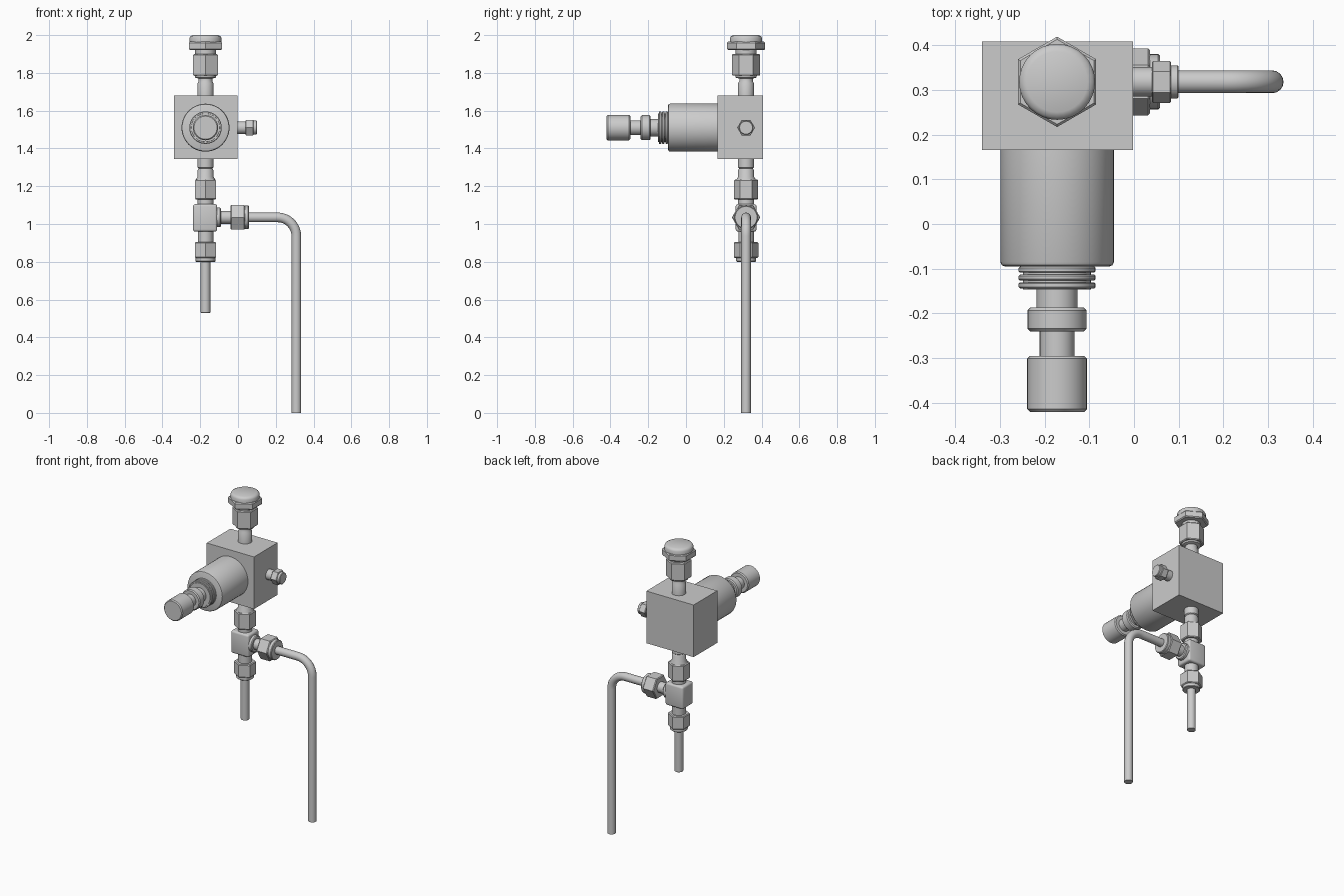
import bpy, bmesh, math
from mathutils import Vector

if "Cube" in bpy.data.objects:
    bpy.data.objects.remove(bpy.data.objects["Cube"])

X, Y, Z = Vector((1, 0, 0)), Vector((0, 1, 0)), Vector((0, 0, 1))
CX, CY = -0.172, 0.318      # vertical pipe axis
VZ, BZ = 1.51, 1.035        # valve and branch heights


def finish(name, bm, angle=35):
    bmesh.ops.recalc_face_normals(bm, faces=bm.faces)
    me = bpy.data.meshes.new(name)
    bm.to_mesh(me)
    bm.free()
    ob = bpy.data.objects.new(name, me)
    bpy.context.collection.objects.link(ob)
    bpy.ops.object.select_all(action='DESELECT')
    ob.select_set(True)
    bpy.context.view_layer.objects.active = ob
    bpy.ops.object.shade_smooth_by_angle(angle=math.radians(angle))
    return ob


def turned(name, axis, profile, sides=32):
    """Stack rings of (world position along axis, radius); six sides gives a hex."""
    u = X if axis == Y else Y
    v = axis.cross(u)
    base = Vector((CX, CY, VZ if axis == Y else BZ))
    if name.startswith("port"):
        base.z = VZ
    bm = bmesh.new()
    rings = []
    for t, r in profile:
        c = base - axis * base.dot(axis) + axis * t
        rings.append([bm.verts.new(c + r * (u * math.cos(a) + v * math.sin(a)))
                      for a in (2 * math.pi * i / sides for i in range(sides))])
    for a, b in zip(rings, rings[1:]):
        for i in range(sides):
            j = (i + 1) % sides
            bm.faces.new((a[i], a[j], b[j], b[i]))
    bm.faces.new(rings[0])
    bm.faces.new(rings[-1])
    return finish(name, bm)


def rod(name, axis, a, b, r, c=0.004, sides=32):
    """Chamfered cylinder or hex between two positions."""
    return turned(name, axis, [(a, r - c), (a + c, r), (b - c, r), (b, r - c)], sides)


def box(name, lo, hi, bevel=0.0):
    bm = bmesh.new()
    bmesh.ops.create_cube(bm, size=1)
    lo, hi = Vector(lo), Vector(hi)
    for w in bm.verts:
        w.co = Vector([(lo[i] + hi[i]) / 2 + w.co[i] * (hi[i] - lo[i]) for i in range(3)])
    if bevel:
        bmesh.ops.bevel(bm, geom=bm.edges[:], offset=bevel, segments=3, profile=0.5, affect='EDGES')
    return finish(name, bm)


# Valve block and horizontal bonnet
box("valve_block", (-0.34, 0.166, 1.343), (-0.002, 0.408, 1.68))
turned("bonnet", Y, [(0.17, 0.127), (-0.085, 0.127), (-0.092, 0.124), (-0.095, 0.117)], 48)
rod("thread_core", Y, -0.147, -0.09, 0.076, 0.001)
for i in range(3):
    y = -0.144 + i * 0.0175
    rod(f"thread_ring_{i + 1}", Y, y, y + 0.0135, 0.086, 0.003)
rod("stem", Y, -0.19, -0.14, 0.046, 0.001)
rod("knob_collar", Y, -0.24, -0.187, 0.066, 0.006)
rod("knob_neck", Y, -0.298, -0.238, 0.039, 0.001)
rod("knob", Y, -0.42, -0.295, 0.067, 0.006)

# Side port plug
rod("port_neck", X, -0.01, 0.05, 0.033, 0.001)
rod("port_hex", X, 0.04, 0.083, 0.047, 0.003, 6)
rod("port_end", X, 0.08, 0.10, 0.037, 0.003)

# Upper fitting with cap
turned("upper_neck", Z, [(1.67, 0.042), (1.745, 0.042), (1.755, 0.036), (1.77, 0.036),
                         (1.775, 0.055), (1.80, 0.06)])
rod("upper_nut", Z, 1.785, 1.90, 0.075, 0.005, 6)
rod("upper_sleeve", Z, 1.89, 1.93, 0.055, 0.001)
rod("cap_flange", Z, 1.921, 1.965, 0.101, 0.006, 6)
turned("cap", Z, [(1.96, 0.085), (1.985, 0.085), (1.994, 0.08), (2.0, 0.068)])

# Fitting between block and tee
turned("middle_neck", Z, [(1.35, 0.042), (1.30, 0.042), (1.295, 0.036), (1.285, 0.042),
                          (1.25, 0.042), (1.235, 0.052), (1.22, 0.052)])
rod("middle_nut", Z, 1.13, 1.235, 0.064, 0.005, 6)
rod("tee_top_neck", Z, 1.09, 1.14, 0.042, 0.001)

# Tee body and lower fitting
box("tee_body", (-0.238, CY - 0.055, 0.96), (-0.11, CY + 0.055, 1.105), 0.012)
rod("tee_branch_shoulder", X, -0.13, -0.09, 0.052, 0.005)
rod("tee_branch_neck", X, -0.10, -0.03, 0.034, 0.001)
rod("tee_bottom_neck", Z, 0.89, 0.97, 0.041, 0.001)
rod("lower_nut", Z, 0.82, 0.905, 0.065, 0.005, 6)
rod("lower_nut_skirt", Z, 0.80, 0.825, 0.052, 0.003)
rod("lower_tube", Z, 0.53, 0.82, 0.0255, 0.001)

# Branch nut
rod("branch_nut", X, -0.04, 0.036, 0.075, 0.005, 6)
rod("branch_nut_skirt", X, 0.03, 0.058, 0.062, 0.004)

# Bent drain tube
cu = bpy.data.curves.new("bent_tube", 'CURVE')
cu.dimensions = '3D'
cu.bevel_depth = 0.0255
cu.bevel_resolution = 6
cu.use_fill_caps = True
R, PX = 0.1, 0.309
pts = [(0.03, BZ)] + [(PX - R + R * math.sin(a), BZ - R + R * math.cos(a))
                      for a in (math.pi / 2 * i / 12 for i in range(13))] + [(PX, 0.0)]
sp = cu.splines.new('POLY')
sp.points.add(len(pts) - 1)
for p, (x, z) in zip(sp.points, pts):
    p.co = (x, CY, z, 1)
    sp.use_smooth = True
bpy.context.collection.objects.link(bpy.data.objects.new("bent_tube", cu))
